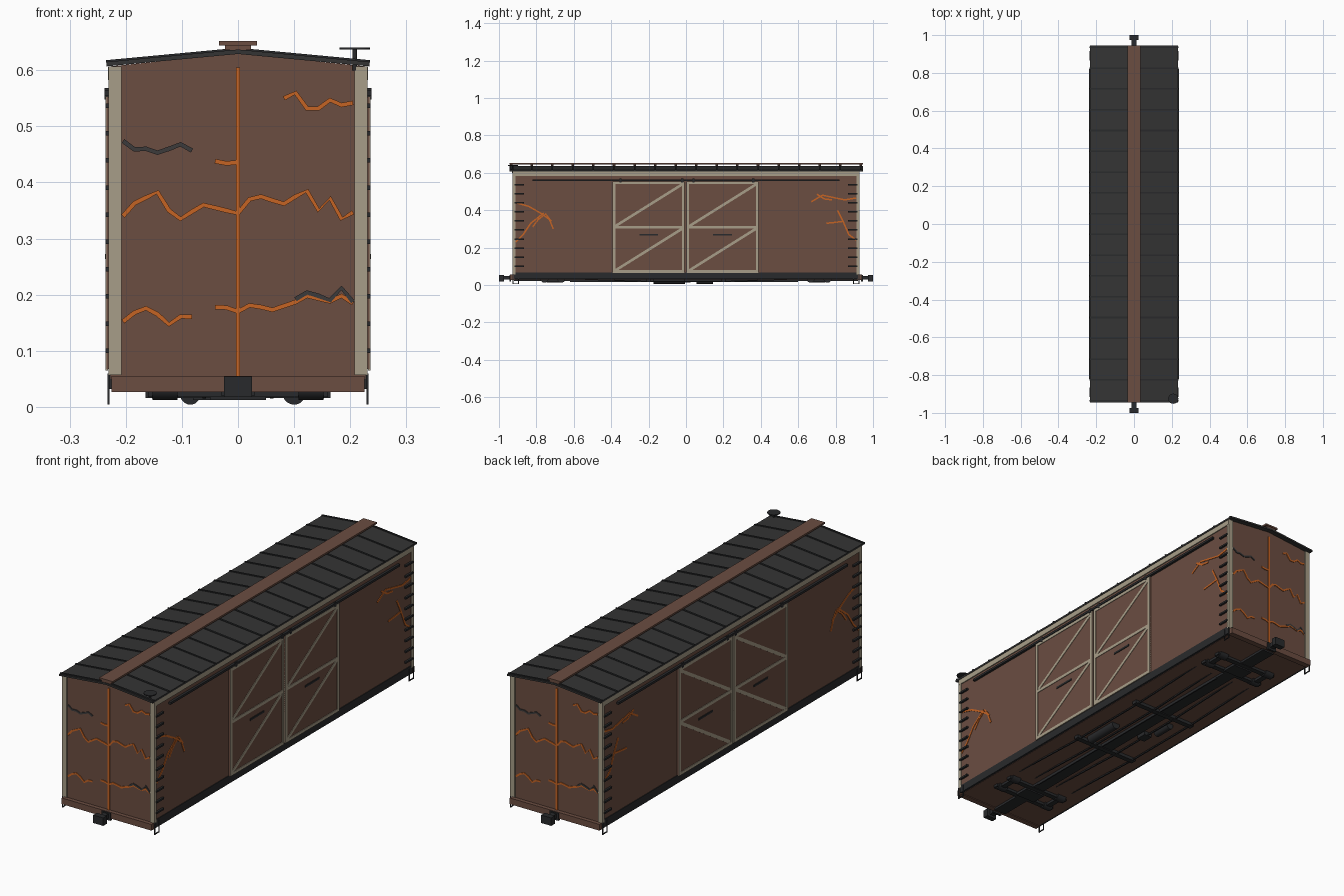
import bpy, bmesh, math
from mathutils import Vector, Matrix

cube = bpy.data.objects.get("Cube")
if cube:
    bpy.data.objects.remove(cube, do_unlink=True)


def colour(name, r, g, b):
    m = bpy.data.materials.new(name)
    m.use_nodes = True
    m.diffuse_color = (r, g, b, 1)
    m.node_tree.nodes["Principled BSDF"].inputs["Base Color"].default_value = (r, g, b, 1)
    return m


brown = colour("weathered brown", 0.147, 0.074, 0.053)
cream = colour("faded cream", 0.39, 0.34, 0.246)
roofing = colour("roof charcoal", 0.034, 0.034, 0.034)
iron = colour("dark iron", 0.022, 0.023, 0.025)
rust = colour("rust orange", 0.56, 0.125, 0.017)
soot = colour("soot grey", 0.045, 0.043, 0.043)


def finish(name, bm, mat, smooth=False):
    bmesh.ops.recalc_face_normals(bm, faces=bm.faces)
    mesh = bpy.data.meshes.new(name)
    bm.to_mesh(mesh)
    bm.free()
    mesh.materials.append(mat)
    ob = bpy.data.objects.new(name, mesh)
    bpy.context.collection.objects.link(ob)
    if smooth:
        bpy.ops.object.select_all(action="DESELECT")
        ob.select_set(True)
        bpy.context.view_layer.objects.active = ob
        bpy.ops.object.shade_smooth_by_angle(angle=math.radians(40))
    return ob


def box(bm, centre, size):
    m = Matrix.Translation(centre) @ Matrix.Diagonal((*size, 1))
    bmesh.ops.create_cube(bm, size=1, matrix=m)


def beam(bm, p, q, width, depth, normal=(1, 0, 0)):
    """Rectangular bar from p to q, its depth along the normal."""
    p, q, n = Vector(p), Vector(q), Vector(normal)
    d = q - p
    side = n.cross(d).normalized()
    n = d.cross(side).normalized()
    rot = Matrix((d.normalized(), side, n)).transposed().to_4x4()
    m = Matrix.Translation((p + q) / 2) @ rot @ Matrix.Diagonal((d.length, width, depth, 1))
    bmesh.ops.create_cube(bm, size=1, matrix=m)


def cylinder(bm, centre, radius, length, axis="Z", sides=20):
    rot = {"X": Matrix.Rotation(math.pi / 2, 4, "Y"),
           "Y": Matrix.Rotation(math.pi / 2, 4, "X"), "Z": Matrix()}[axis]
    bmesh.ops.create_cone(bm, cap_ends=True, segments=sides, radius1=radius, radius2=radius,
                          depth=length, matrix=Matrix.Translation(centre) @ rot)


def prism(bm, outline, half):
    """Extrude an x-z outline along y."""
    f = bm.faces.new([bm.verts.new((x, -half, z)) for x, z in outline])
    r = bmesh.ops.extrude_face_region(bm, geom=[f])
    bmesh.ops.translate(bm, vec=(0, 2 * half, 0),
                        verts=[v for v in r["geom"] if isinstance(v, bmesh.types.BMVert)])


def ribbon(bm, points, place, width):
    """Thin zigzag strip through 2D points, mitred at the bends."""
    pts = [Vector(p) for p in points]
    rows = []
    for i, p in enumerate(pts):
        d = pts[min(i + 1, len(pts) - 1)] - pts[max(i - 1, 0)]
        off = Vector((-d.y, d.x)).normalized() * width / 2
        rows.append([bm.verts.new(place(*(p + s * off))) for s in (1, -1)])
    for a, b in zip(rows, rows[1:]):
        bm.faces.new((a[0], a[1], b[1], b[0]))


def thicken(ob, amount):
    mod = ob.modifiers.new("thickness", "SOLIDIFY")
    mod.thickness = amount
    mod.offset = 0


SIDES = (-1, 1)

# Body shell and end sills
bm = bmesh.new()
prism(bm, [(-.227, .05), (.227, .05), (.227, .607), (0, .63), (-.227, .607)], .922)
finish("body_shell", bm, brown)
bm = bmesh.new()
box(bm, (0, 0, .043), (.44, 1.84, .025))
for s in SIDES:
    box(bm, (0, s * .927, .041), (.45, .026, .028))
finish("floor_and_end_sills", bm, brown)

# Side sills
bm = bmesh.new()
for s in SIDES:
    box(bm, (s * .225, 0, .05), (.01, 1.84, .036))
finish("side_sills", bm, iron)

# Cream corner posts and fascia
bm = bmesh.new()
for s in SIDES:
    box(bm, (s * .229, 0, .595), (.005, 1.85, .024))
    for e in SIDES:
        box(bm, (s * .2195, e * .92, .332), (.023, .016, .55))
finish("corner_posts_and_fascia", bm, cream)

# Roof with seams and running board
bm = bmesh.new()
prism(bm, [(-.234, .607), (0, .629), (.234, .607), (.234, .615), (0, .637), (-.234, .615)], .945)
finish("roof", bm, roofing)
bm = bmesh.new()
for i in range(18):
    y = -.935 + i * .11
    for s in SIDES:
        beam(bm, (s * .235, y, .6155), (0, y, .6375), .008, .005, (0, 0, 1))
finish("roof_seams", bm, iron)
bm = bmesh.new()
box(bm, (0, 0, .6485), (.067, 1.89, .008))
for i in range(18):
    box(bm, (0, -.935 + i * .11, .6405), (.046, .014, .009))
finish("running_board", bm, brown)

# Sliding doors, frames, handles and track
panels, frames, metal = bmesh.new(), bmesh.new(), bmesh.new()
for s in SIDES:
    x = s * .234
    beam(metal, (s * .232, -.82, .56), (s * .232, .82, .56), .01, .012)
    for y in (-.35, -.02, .04, .36):
        box(metal, (x, y, .558), (.008, .012, .02))
    for y0 in (-.392, .003):
        y1 = y0 + .385
        box(panels, (s * .23, (y0 + y1) / 2, .31), (.008, .385, .485))
        for z in (.072, .308, .546):
            beam(frames, (x, y0, z), (x, y1, z), .014, .005)
        for y in (y0 + .007, y1 - .007):
            beam(frames, (x, y, .066), (x, y, .553), .014, .005)
        for z in (.075, .312):
            beam(frames, (x, y0 + .01, z), (x, y1 - .01, z + .228), .014, .004)
        yc = (y0 + y1) / 2
        box(metal, (x, yc, .268), (.006, .1, .009))
finish("door_panels", panels, brown)
finish("door_frames", frames, cream)
finish("door_track_and_handles", metal, iron)

# Ladder rungs and step stirrups
bm = bmesh.new()
for s in SIDES:
    for e in SIDES:
        for i in range(10):
            box(bm, (s * .231, e * .891, .1 + i * .0485), (.01, .052, .008))
        for y in (.895, .925):
            box(bm, (s * .231, e * y, .032), (.004, .004, .055))
        box(bm, (s * .231, e * .91, .007), (.004, .034, .004))
finish("ladder_rungs_and_steps", bm, iron)

# Brake wheel on the roof corner
bm = bmesh.new()
cylinder(bm, (.208, -.925, .639), .027, .004)
cylinder(bm, (.208, -.925, .62), .004, .04, sides=10)
finish("brake_wheel", bm, iron, True)

# Couplers and centre sill
bm = bmesh.new()
box(bm, (0, 0, .028), (.06, 1.84, .016))
for e in SIDES:
    box(bm, (0, e * .955, .038), (.024, .05, .02))
    box(bm, (0, e * .987, .036), (.05, .026, .036))
    box(bm, (0, e * .94, .036), (.045, .01, .034))
finish("couplers_and_centre_sill", bm, iron)

# Truck bolsters with side frames and small rollers
bm = bmesh.new()
for e in SIDES:
    for dy in (-.045, .045):
        y = e * .712 + dy
        box(bm, (0, y, .024), (.32, .024, .012))
        for s in SIDES:
            cylinder(bm, (s * .13, y, .034), .022, .045, "X")
    for s in SIDES:
        box(bm, (s * .13, e * .712, .026), (.025, .1, .014))
    box(bm, (0, e * .712, .018), (.1, .07, .012))
finish("truck_frames", bm, iron, True)

# Underframe cross bearers, truss rods and brake gear
bm = bmesh.new()
for e in SIDES:
    box(bm, (0, e * .2, .024), (.33, .024, .016))
for x in (-.15, -.06, .06, .15):
    beam(bm, (x, -.2, .018), (x, .2, .018), .006, .006)
    for e in SIDES:
        beam(bm, (x, e * .2, .018), (x, e * .62, .034), .006, .006)
beam(bm, (.03, -.62, .018), (.03, .6, .018), .006, .006)
cylinder(bm, (.1, -.09, .025), .021, .17, "Y")
cylinder(bm, (-.085, .1, .022), .018, .09, "Y")
box(bm, (-.06, 0, .025), (.04, .05, .025))
finish("underframe_gear", bm, iron, True)


# Zigzag rust streaks across both ends, heights in thousandths at even steps
STEP = .0205
streaks = [
    (-10, "340 363 373 383 350 335 348 360 355 350 345 370 375 368 362 375 385 350 372 335 347"),
    (-10, "152 168 176 165 147 161 161"),
    (-2, "178 177 170 181 178 173 180 187 198 193 188 198 185"),
    (4, "550 560 532 532 547 538 542"),
    (-2, "438 434 436"),
]
grey_streaks = [
    (-10, "474 459 460 453 460 468 457"),
    (5, "192 204 198 190 212 187"),
]


def end_streaks(name, rows, mat, out):
    bm = bmesh.new()
    for start, text in rows:
        pts = [((start + i) * STEP, int(h) / 1000) for i, h in enumerate(text.split())]
        for e in SIDES:
            ribbon(bm, pts, lambda u, z: (-e * u, e * out, z), .008)
    thicken(finish(name, bm, mat), .004)


end_streaks("end_rust_streaks", streaks, rust, .923)
end_streaks("end_soot_streaks", grey_streaks, soot, .9235)
bm = bmesh.new()
for e in SIDES:
    box(bm, (0, e * .923, .33), (.008, .006, .55))
finish("end_seam", bm, rust)

# Branching rust cracks near the side corners
cracks = [
    [(-.91, .44), (-.84, .42), (-.77, .38), (-.73, .35), (-.71, .3)],
    [(-.91, .23), (-.87, .27), (-.83, .33), (-.76, .385)],
    [(-.82, .31), (-.79, .35), (-.75, .38), (-.72, .34)],
    [(.91, .465), (.85, .455), (.8, .465), (.73, .48), (.67, .445)],
    [(.78, .455), (.74, .46), (.7, .485)],
    [(.91, .24), (.87, .27), (.84, .34), (.81, .4)],
    [(.84, .34), (.8, .335), (.75, .33)],
]
bm = bmesh.new()
for s in SIDES:
    for pts in cracks:
        ribbon(bm, pts, lambda y, z: (s * .228, y, z), .008)
thicken(finish("side_rust_cracks", bm, rust), .003)
